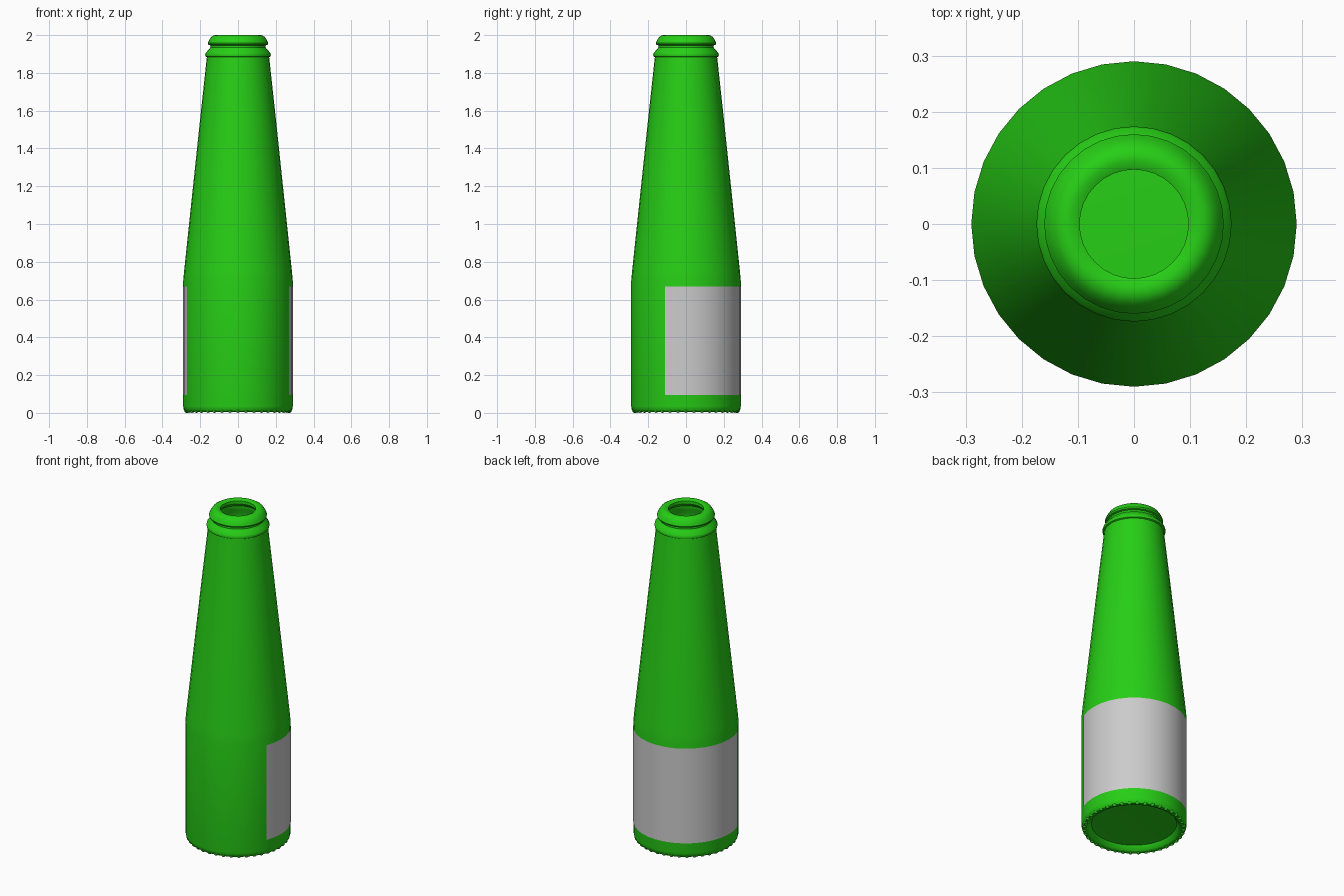
import bpy, bmesh, math

if "Cube" in bpy.data.objects:
    bpy.data.objects.remove(bpy.data.objects["Cube"])

SIDES = 32
green = bpy.data.materials.new("green_glass")
green.diffuse_color = (0.02, 0.62, 0.008, 1)
green.use_nodes = True
green.node_tree.nodes["Principled BSDF"].inputs["Base Color"].default_value = green.diffuse_color


def finish(name, bm, mat=None):
    mesh = bpy.data.meshes.new(name)
    bm.to_mesh(mesh)
    bm.free()
    ob = bpy.data.objects.new(name, mesh)
    bpy.context.collection.objects.link(ob)
    if mat:
        mesh.materials.append(mat)
    bpy.ops.object.select_all(action='DESELECT')
    ob.select_set(True)
    bpy.context.view_layer.objects.active = ob
    bpy.ops.object.shade_smooth_by_angle(angle=math.radians(35))
    return ob


def lathe(profile, first=0, count=SIDES):
    """Revolve (radius, z) points, listed going up the outside, around z."""
    bm = bmesh.new()
    rings = []
    for i in range(first, first + count + 1):
        a = math.tau * i / SIDES
        rings.append([bm.verts.new((r * math.cos(a), r * math.sin(a), z)) for r, z in profile])
    for a, b in zip(rings, rings[1:]):
        for j in range(len(profile) - 1):
            bm.faces.new((a[j], b[j], b[j + 1], a[j + 1]))
    bmesh.ops.remove_doubles(bm, verts=bm.verts, dist=1e-5)
    return bm


# Bottle: recessed base, body, tapered neck, collar, lip, then inner wall
base = [(0, 0.045), (0.235, 0.035), (0.25, 0.012), (0.262, 0.006), (0.278, 0.007), (0.287, 0.018)]
body = [(0.29, 0.035), (0.29, 0.70), (0.285, 0.755), (0.20, 1.56), (0.165, 1.883)]
collar = [(0.172, 1.887), (0.174, 1.896), (0.171, 1.906), (0.155, 1.923), (0.146, 1.935), (0.146, 1.946)]
lip = [(0.157, 1.949), (0.160, 1.957), (0.153, 1.973), (0.142, 1.990), (0.128, 1.999), (0.112, 2.0), (0.097, 1.993)]
inside = [(0.097, 1.975), (0.115, 1.955), (0.115, 1.935), (0.135, 1.905), (0.135, 1.88),
          (0.17, 1.56), (0.257, 0.74), (0.26, 0.10), (0.235, 0.065), (0, 0.075)]
finish("bottle", lathe(base + body + collar + lip + inside), green)

# Paper label wrapping the back and sides
finish("label", lathe([(0.2912, 0.095), (0.2912, 0.67)], first=-2, count=20))

# Ring of small grip bumps around the foot
bm = bmesh.new()
bumps = 40
for i in range(bumps):
    a = math.tau * i / bumps
    made = bmesh.ops.create_uvsphere(bm, u_segments=8, v_segments=6, radius=0.013)
    bmesh.ops.translate(bm, verts=made["verts"],
                        vec=(0.272 * math.cos(a), 0.272 * math.sin(a), 0.013))
finish("foot_bumps", bm, green)
